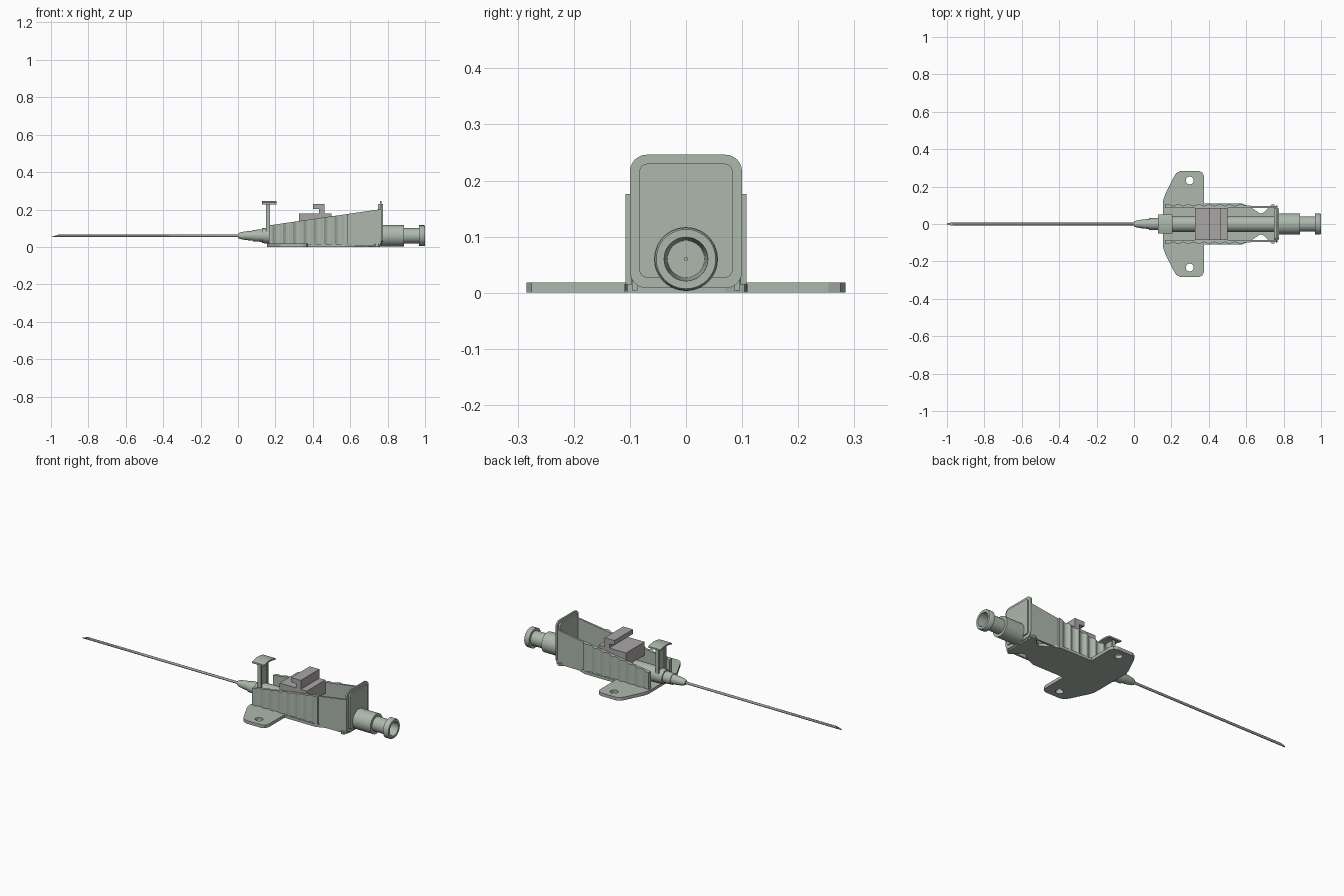
import bpy, bmesh
from math import cos, sin, pi

if "Cube" in bpy.data.objects:
    bpy.data.objects.remove(bpy.data.objects["Cube"])

AXIS_Z = 0.06   # height of the needle / tube centre line


def material(name, rgb):
    m = bpy.data.materials.new(name)
    m.diffuse_color = (*rgb, 1)
    m.use_nodes = True
    m.node_tree.nodes["Principled BSDF"].inputs["Base Color"].default_value = m.diffuse_color
    return m


GREEN = material("pale_green_plastic", (0.42, 0.48, 0.42))
GREY = material("grey_plastic", (0.40, 0.38, 0.38))
STEEL = material("steel", (0.36, 0.36, 0.38))


def finish(name, bm, mat, smooth=False):
    bmesh.ops.recalc_face_normals(bm, faces=bm.faces)
    me = bpy.data.meshes.new(name)
    bm.to_mesh(me)
    bm.free()
    me.materials.append(mat)
    ob = bpy.data.objects.new(name, me)
    bpy.context.collection.objects.link(ob)
    bpy.context.view_layer.objects.active = ob
    if smooth:
        bpy.ops.object.select_all(action='DESELECT')
        ob.select_set(True)
        bpy.ops.object.shade_smooth_by_angle(angle=0.6)
    return ob


def lathe(name, profile, mat, seg=40, shear_tip=0):
    """Turn a closed (x, radius) profile around the long axis."""
    bm = bmesh.new()
    rings = []
    for x, r in profile:
        ring = []
        for i in range(seg):
            a = 2 * pi * i / seg
            px = x
            if shear_tip and x < -0.99:
                px += shear_tip * (1 + r * sin(a) / 0.007) / 2
            ring.append(bm.verts.new((px, r * cos(a), AXIS_Z + r * sin(a))))
        rings.append(ring)
    for k, a in enumerate(rings):
        b = rings[(k + 1) % len(rings)]
        for i in range(seg):
            j = (i + 1) % seg
            bm.faces.new((a[i], a[j], b[j], b[i]))
    return finish(name, bm, mat, True)


def prism(name, pts, axis, lo, hi, mat, smooth=False):
    """Extrude a 2D outline along an axis; lo and hi may be functions of the point."""
    place = {'x': lambda u, v, w: (w, u, v),
             'y': lambda u, v, w: (u, w, v),
             'z': lambda u, v, w: (u, v, w)}[axis]
    at = lambda f, p: f(*p) if callable(f) else f
    bm = bmesh.new()
    a = [bm.verts.new(place(*p, at(lo, p))) for p in pts]
    b = [bm.verts.new(place(*p, at(hi, p))) for p in pts]
    bm.faces.new(a)
    bm.faces.new(b)
    for i in range(len(pts)):
        j = (i + 1) % len(pts)
        bm.faces.new((a[i], a[j], b[j], b[i]))
    return finish(name, bm, mat, smooth)


def box(name, x0, x1, y0, y1, z0, z1, mat):
    return prism(name, [(x0, y0), (x1, y0), (x1, y1), (x0, y1)], 'z', z0, z1, mat)


def rounded(u0, u1, v0, v1, r, n=6):
    pts = []
    for k, (cu, cv) in enumerate([(u1 - r, v1 - r), (u0 + r, v1 - r),
                                  (u0 + r, v0 + r), (u1 - r, v0 + r)]):
        for i in range(n + 1):
            a = pi / 2 * (k + i / n)
            pts.append((cu + r * cos(a), cv + r * sin(a)))
    return pts


# hollow needle with slanted tip
lathe("needle", [(-1, 0.007), (0.02, 0.007), (0.02, 0.004), (-1, 0.004)],
      STEEL, 20, shear_tip=0.045)

# nose cone, stepped collars and inner tube
lathe("needle_hub", [(0, 0.007), (0.0, 0.012), (0.012, 0.018), (0.04, 0.023),
                     (0.08, 0.027), (0.08, 0.031), (0.128, 0.033), (0.128, 0.040),
                     (0.20, 0.043), (0.77, 0.043), (0.77, 0.003), (0.02, 0.003)], GREEN)

# rear connector with open socket
lathe("rear_connector", [(0.765, 0.057), (0.888, 0.057), (0.888, 0.034), (0.888, 0.041),
                         (0.968, 0.041), (0.968, 0.056), (0.995, 0.056), (1.0, 0.053),
                         (1.0, 0.039), (0.88, 0.033), (0.88, 0.003), (0.765, 0.003)], GREEN)

# floor plate, waisted near the rear
half = [(0.155, 0.11), (0.575, 0.11), (0.62, 0.092), (0.665, 0.062), (0.68, 0.056),
        (0.695, 0.062), (0.735, 0.104), (0.75, 0.104), (0.762, 0.07)]
prism("floor_plate", half + [(x, -y) for x, y in reversed(half)], 'z', 0, 0.016, GREEN)

for s, side in ((1, "left"), (-1, "right")):
    # wing with a fixing hole
    wing_pts = [(0.155, 0.108), (0.155, 0.125), (0.165, 0.155), (0.212, 0.25),
                (0.226, 0.272), (0.25, 0.284), (0.345, 0.284), (0.366, 0.275),
                (0.375, 0.254), (0.375, 0.108)]
    wing = prism(side + "_wing", [(x, s * y) for x, y in wing_pts], 'z', 0, 0.018, GREEN)
    hole = [(0.298 + 0.021 * cos(i * pi / 12), s * 0.233 + 0.021 * sin(i * pi / 12))
            for i in range(24)]
    cutter = prism("hole_cutter", hole, 'z', -0.05, 0.05, GREEN)
    cutter.hide_render = True
    mod = wing.modifiers.new("hole", 'BOOLEAN')
    mod.object = cutter
    mod.solver = 'EXACT'
    bpy.context.view_layer.objects.active = wing
    bpy.ops.object.modifier_apply(modifier=mod.name)
    bpy.data.objects.remove(cutter)

    # side wall: scalloped grip at the front, plain at the back, sloping top
    outer = [(0.165, 0.108)]
    pitch = 0.055
    for k in range(7):
        x0 = 0.185 + k * pitch
        for i in range(7):
            t = i / 6
            outer.append((x0 + 0.048 * t, 0.108 - 0.011 * sin(pi * t)))
    outer += [(0.585, 0.108), (0.585, 0.098), (0.762, 0.096)]
    pts = outer + [(0.762, 0.086), (0.165, 0.086)]
    prism(side + "_wall", [(x, s * y) for x, y in pts], 'z', 0.004,
          lambda x, y: 0.115 + (x - 0.165) * 0.145, GREEN)

# rear end plate: thin flange around a thicker panel
prism("end_flange", rounded(-0.1, 0.1, 0.008, 0.246, 0.03), 'x', 0.758, 0.767, GREEN, True)
prism("end_panel", rounded(-0.083, 0.083, 0.027, 0.23, 0.014), 'x', 0.749, 0.775, GREEN, True)

# upright front tab: web, two side ribs and an arched cap
box("tab_web", 0.157, 0.165, -0.034, 0.034, 0.085, 0.24, GREEN)
for s, side in ((1, "left"), (-1, "right")):
    box("tab_rib_" + side, 0.151, 0.171, s * 0.03 - 0.005, s * 0.03 + 0.005,
        0.07, 0.24, GREEN)
steps = [i / 6 - 1 for i in range(13)]
arch = [(0.052 * t, 0.246 - 0.009 * t * t) for t in steps]
prism("tab_cap", arch + [(y, z - 0.009) for y, z in reversed(arch)], 'x',
      0.127, 0.205, GREEN, True)

# sliding clamp with hooked thumb grip
prism("slider", [(0.325, 0.10), (0.50, 0.10), (0.50, 0.178), (0.462, 0.178),
                 (0.462, 0.23), (0.40, 0.23), (0.40, 0.203), (0.432, 0.203),
                 (0.432, 0.178), (0.325, 0.178)], 'y', -0.085, 0.085, GREY)
